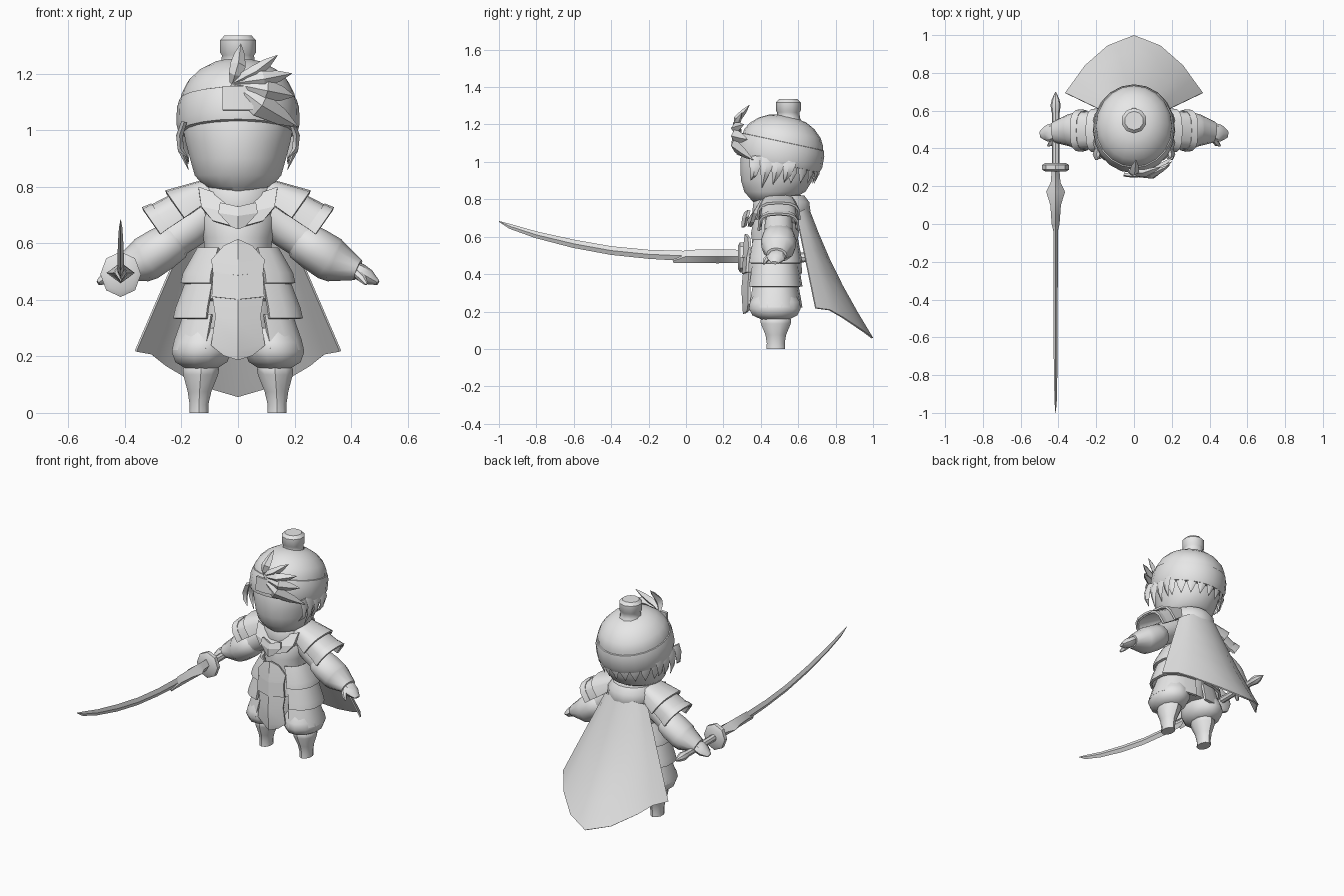
import bpy, bmesh, math
from mathutils import Vector as V

grey = bpy.data.materials.new("plain_grey")
grey.diffuse_color = (0.8, 0.8, 0.8, 1)


def finish(name, verts, faces, mirror=False, thick=0, angle=40):
    bm = bmesh.new()
    vs = [bm.verts.new(v) for v in verts]
    for f in faces:
        bm.faces.new([vs[i] for i in f])
    bmesh.ops.remove_doubles(bm, verts=bm.verts, dist=0.0005)
    bmesh.ops.recalc_face_normals(bm, faces=bm.faces)
    if thick:
        bmesh.ops.solidify(bm, geom=bm.faces[:], thickness=thick)
        bmesh.ops.recalc_face_normals(bm, faces=bm.faces)
    me = bpy.data.meshes.new(name)
    bm.to_mesh(me)
    bm.free()
    me.materials.append(grey)
    me.shade_smooth()
    me.set_sharp_from_angle(angle=math.radians(angle))
    ob = bpy.data.objects.new(name, me)
    bpy.context.collection.objects.link(ob)
    if mirror:
        ob.modifiers.new("mirror", "MIRROR").use_clip = False
    return ob


def grid_faces(rows, cols, wrap=False):
    c = cols if wrap else cols - 1
    return [(r * cols + k, r * cols + (k + 1) % cols,
             (r + 1) * cols + (k + 1) % cols, (r + 1) * cols + k)
            for r in range(rows - 1) for k in range(c)]


def sweep(name, pts, sizes, n=12, up=(0, 1, 0), power=1.0, **kw):
    """Closed solid of elliptical sections along a path."""
    pts, up, verts = [V(p) for p in pts], V(up), []
    for i, p in enumerate(pts):
        t = (pts[min(i + 1, len(pts) - 1)] - pts[max(i - 1, 0)]).normalized()
        side = t.cross(up).normalized()
        top = side.cross(t)
        w, h = sizes[i]
        for k in range(n):
            a = 2 * math.pi * k / n
            c, s = math.cos(a), math.sin(a)
            verts.append(p + side * w * math.copysign(abs(c) ** power, c)
                         + top * h * math.copysign(abs(s) ** power, s))
    faces = grid_faces(len(pts), n, True)
    m = len(verts)
    faces += [tuple(range(n)), tuple(range(m - n, m))]
    return finish(name, verts, faces, **kw)


def turned(name, rows, n=16, **kw):
    """Upright solid; rows are (x, y, z, rx, ry), with level sections."""
    verts = []
    for x, y, z, rx, ry in rows:
        for k in range(n):
            a = 2 * math.pi * (k + 0.5) / n
            verts.append((x + rx * math.cos(a), y + ry * math.sin(a), z))
    m = len(verts)
    faces = grid_faces(len(rows), n, True) + [tuple(range(n)), tuple(range(m - n, m))]
    return finish(name, verts, faces, **kw)


def shell(name, rings, a0, a1, n=9, thick=0.015, power=1.0, **kw):
    """Open curved plate; rings are (centre, u, v)."""
    verts = []
    for c, u, v in rings:
        for k in range(n):
            a = math.radians(a0 + (a1 - a0) * k / (n - 1))
            p, q = math.cos(a), math.sin(a)
            verts.append(V(c) + V(u) * math.copysign(abs(p) ** power, p)
                         + V(v) * math.copysign(abs(q) ** power, q))
    return finish(name, verts, grid_faces(len(rings), n), thick=thick, **kw)


def ridge_plate(name, rows, thick=0.015):
    """Symmetric plate; rows are (half width, edge y, edge z, mid y, mid z)."""
    verts = []
    for w, y, z, my, mz in rows:
        verts += [(-w, y, z), (0, my, mz), (w, y, z)]
    return finish(name, verts, grid_faces(len(rows), 3), thick=thick, angle=20)


# Head
turned("head", [(0, .42, .785, .06, .06), (0, .455, .80, .12, .11), (0, .475, .84, .155, .165),
                (0, .485, .90, .172, .193), (0, .49, .96, .188, .202), (0, .495, 1.02, .198, .205),
                (0, .51, 1.10, .19, .20)], 20)

# Cap, tilted backwards, with a band and a knob
axis = V((0, .21, .978))
mid = V((0, .505, 1.05))
cap = [(.04, .205), (.08, .20), (.12, .18), (.16, .14), (.185, .095), (.2, .03)]
sweep("cap", [mid + axis * d for d, r in cap], [(r, r * 1.08) for d, r in cap], 20)
band = [(-.062, .195), (-.06, .21), (-.03, .218), (.03, .216), (.058, .208), (.062, .195)]
sweep("cap_band", [mid + axis * d for d, r in band], [(r, r * 1.08) for d, r in band], 20)
turned("cap_knob", [(0, .547, 1.2, .08, .08), (0, .547, 1.235, .062, .062), (0, .547, 1.265, .06, .06),
                    (0, .547, 1.275, .067, .067), (0, .547, 1.318, .067, .067),
                    (0, .547, 1.335, .05, .05)], 10)
ridge_plate("band_badge", [(.053, .272, 1.155, .266, 1.155), (.053, .266, 1.07, .26, 1.07)])

# Swept hair tuft on the front of the cap
root = (-.02, .29, 1.165)
tuft = [((0, .275, 1.23), (.01, .34, 1.305), .028), ((.06, .27, 1.205), (.14, .30, 1.265), .025),
        ((.09, .26, 1.18), (.19, .31, 1.2), .03), ((.1, .26, 1.14), (.2, .33, 1.12), .04),
        ((.08, .26, 1.09), (.215, .36, 1.01), .045)]
for i, (m, tip, w) in enumerate(tuft):
    p = [V(root), V(root).lerp(V(m), .5) + V((0, -.01, 0)), V(m), V(m).lerp(V(tip), .55), V(tip)]
    sweep(f"hair_tuft_{i + 1}", p, [(.01, .008), (w * .8, .018), (w, .02), (w * .65, .014), (.001, .001)],
          4, up=(0, -1, 0), angle=30)

# Side locks and the fringe below the band
for i, (y, z, w) in enumerate([(.37, .90, .03), (.43, .86, .035), (.49, .88, .035), (.55, .89, .035)]):
    sweep(f"side_lock_{i + 1}", [(.19, y, 1.03), (.207, y, .98), (.202, y - .01, .93), (.175, y - .025, z)],
          [(.01, w), (.012, w), (.011, w * .6), (.001, .001)], 4, mirror=True)
for i in range(9):
    a = math.radians(20 + 140 * i / 8)
    c, s = math.cos(a), math.sin(a)
    sweep(f"back_fringe_{i + 1}", [(.2 * c, .495 + .21 * s, 1.0), (.198 * c, .495 + .21 * s, .94),
          (.185 * c, .495 + .19 * s, .885)], [(.03, .01), (.026, .01), (.001, .001)], 4, up=(c, s, 0))

# Torso and collar
turned("torso", [(0, .475, .25, .13, .11), (0, .475, .36, .15, .125), (0, .475, .45, .135, .125),
                 (0, .475, .54, .115, .12), (0, .475, .62, .125, .13), (0, .49, .69, .14, .13),
                 (0, .5, .76, .11, .11)], 16)
turned("waist_belt", [(0, .475, .395, .14, .125), (0, .475, .405, .165, .148), (0, .475, .45, .16, .146),
                      (0, .475, .49, .15, .143), (0, .475, .50, .13, .12)], 16)
turned("neck_scarf", [(0, .50, .665, .11, .12), (0, .505, .69, .135, .145), (0, .51, .74, .15, .158),
                      (0, .51, .785, .148, .152), (0, .505, .82, .125, .13), (0, .5, .825, .08, .08)], 16)
ridge_plate("scarf_front", [(.14, .40, .80, .37, .75), (.13, .36, .73, .335, .70),
                            (.09, .345, .68, .33, .655)], .02)
ridge_plate("scarf_knot", [(.06, .345, .74, .325, .725), (.065, .335, .705, .315, .695),
                           (.02, .325, .66, .312, .65)])
ridge_plate("chest_panel", [(.045, .345, .59, .33, .612), (.09, .35, .54, .322, .55),
                            (.085, .34, .495, .318, .485)])
ridge_plate("belt_panel", [(.085, .34, .50, .32, .49), (.09, .335, .41, .315, .40)])
ridge_plate("loin_guard", [(.085, .35, .41, .32, .40), (.075, .345, .34, .312, .32),
                           (.09, .345, .24, .318, .225), (.045, .34, .205, .32, .19)])

# Three overlapping hip tiers on each side
for i, (zt, zb, rt, rb) in enumerate([(.585, .46, .145, .205), (.485, .335, .18, .232), (.35, .222, .195, .236)]):
    rings = [((0, .475, zt), (0, -.125, 0), (rt, 0, 0)),
             ((0, .475, zb + .035), (0, -.142, 0), (rb - .008, 0, 0)),
             ((0, .475, zb), (0, -.148, 0), (rb, 0, 0))]
    shell(f"hip_tier_{i + 1}", rings, 24, 175, 9, power=.8, mirror=True)

# Legs
turned("trouser_puffs", [(.115, .475, .30, .09, .11), (.122, .475, .25, .108, .138), (.128, .475, .215, .11, .143),
                         (.13, .475, .18, .095, .125), (.13, .477, .155, .055, .07)], 12, mirror=True)
turned("lower_legs", [(.13, .48, .18, .05, .07), (.13, .48, .155, .067, .082), (.132, .48, .135, .065, .08),
                      (.136, .48, .075, .044, .055), (.138, .48, .03, .035, .048),
                      (.138, .48, 0, .036, .05)], 10, mirror=True)

# Arms
sweep("upper_arms", [(.09, .495, .72), (.17, .495, .655), (.25, .495, .60)],
      [(.07, .07), (.072, .075), (.068, .075)], 12, mirror=True)
sweep("forearms", [(.205, .495, .625), (.225, .495, .61), (.27, .495, .58), (.325, .495, .545),
                   (.345, .495, .535), (.425, .485, .505)],
      [(.05, .06), (.072, .085), (.078, .095), (.08, .092), (.075, .085), (.038, .055)], 12, mirror=True)
sweep("hands", [(.40, .485, .515), (.43, .485, .50), (.46, .48, .48), (.495, .475, .46)],
      [(.025, .035), (.03, .048), (.028, .045), (.009, .02)], 8, mirror=True)
sweep("thumbs", [(.42, .45, .495), (.44, .425, .475), (.455, .415, .455)],
      [(.015, .015), (.015, .015), (.006, .006)], 6, mirror=True)

# Layered shoulder guards
up = V((.57, 0, .82))
for name, a, b, h0, h1, w0, w1 in [("shoulder_guard_lower", (.13, .495, .745), (.28, .495, .65), .075, .09, .09, .105),
                                   ("shoulder_guard_rim", (.255, .495, .667), (.284, .495, .647), .09, .098, .105, .113),
                                   ("shoulder_guard_upper", (.09, .495, .775), (.20, .495, .705), .06, .10, .09, .118)]:
    shell(name, [(a, up * h0, (0, w0, 0)), (b, up * h1, (0, w1, 0))], -95, 95, 9, .012, .7, mirror=True)

# Flared cape
hem = [(.365, .695, .22), (.31, .77, .21), (.26, .84, .17), (.14, .945, .10), (0, 1, .06)]
neck = [(.145, .59, .73), (.12, .62, .74), (.09, .64, .75), (.045, .65, .755), (0, .655, .76)]
hem += [(-x, y, z) for x, y, z in hem[-2::-1]]
neck += [(-x, y, z) for x, y, z in neck[-2::-1]]
verts = []
for r in range(6):
    t = r / 5
    for p, q in zip(neck, hem):
        v = V(p).lerp(V(q), t)
        v.y -= .025 * math.sin(math.pi * t) * (1 - abs(p[0]) / .145)
        verts.append(v)
finish("cape", verts, grid_faces(6, 9), thick=.008)

# Sword, pointing forward from the hand
sx = -.415
def along(name, rows, n, **kw):
    sweep(name, [(sx, y, z) for y, z, w, h in rows], [(w, h) for y, z, w, h in rows], n, up=(0, 0, 1), **kw)

along("sword_grip", [(.62, .49, .02, .02), (.28, .49, .02, .022)], 8)
along("sword_pommel", [(.70, .49, .002, .002), (.66, .49, .02, .02), (.63, .49, .027, .027),
                       (.59, .49, .022, .022)], 8)
along("sword_guard", [(.322, .49, .055, .062), (.312, .49, .072, .08), (.288, .49, .072, .08),
                      (.278, .49, .055, .062)], 8)
along("sword_collar", [(.29, .495, .02, .035), (.22, .495, .026, .036), (.17, .495, .05, .037),
                       (.10, .495, .028, .036), (0, .495, .021, .035), (-.07, .47, .004, .01)], 4)
along("sword_blade", [(.05, .495, .012, .028), (-.2, .506, .012, .024), (-.4, .526, .011, .023),
                      (-.6, .562, .011, .022), (-.8, .61, .009, .018), (-.94, .655, .006, .013),
                      (-1.0, .682, .001, .002)], 4)
